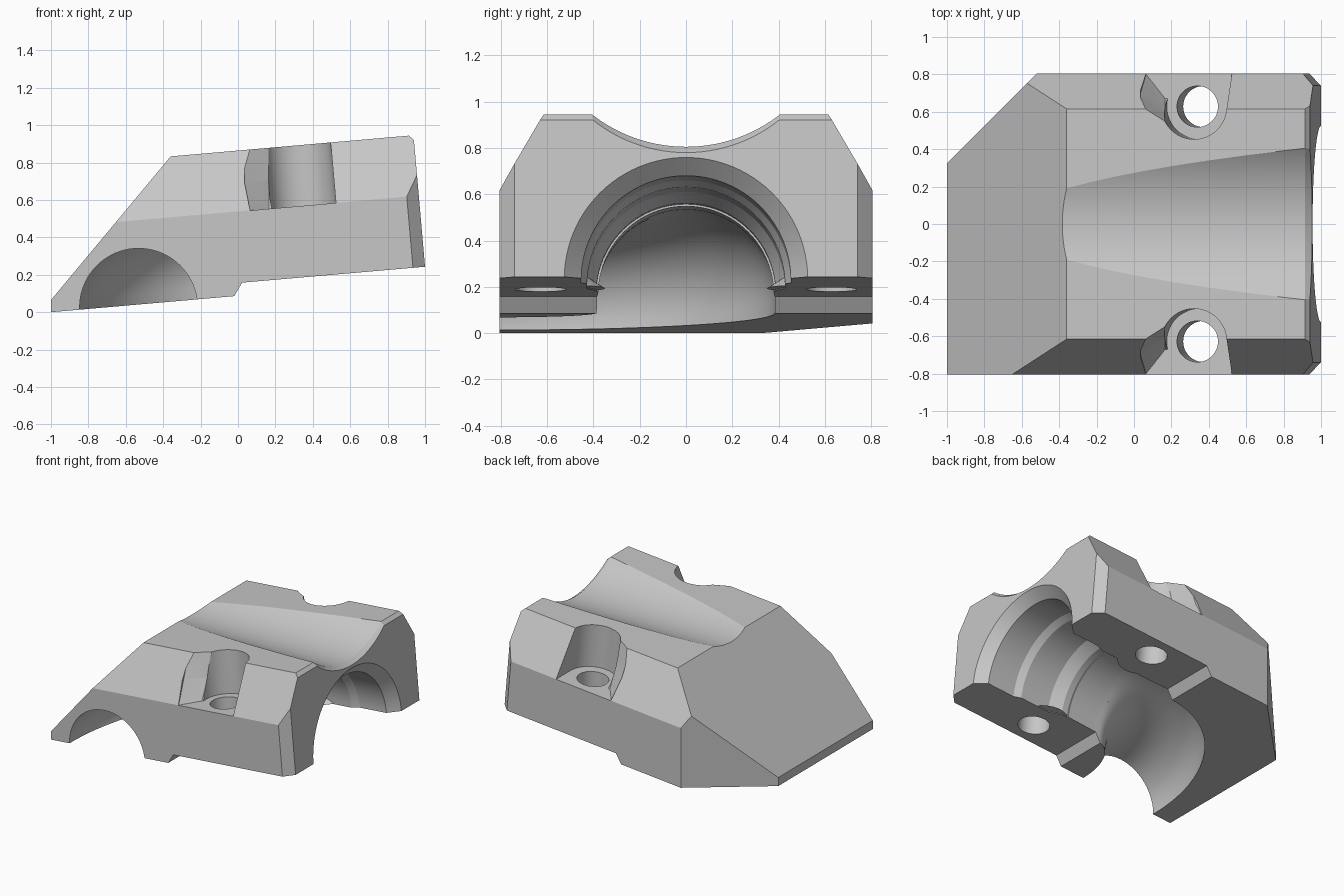
import bpy, bmesh, math
from mathutils import Vector, Matrix

if "Cube" in bpy.data.objects:
    bpy.data.objects.remove(bpy.data.objects["Cube"])

# Tilted working frame: U runs along the block, W is perpendicular to its base
TILT = math.radians(5)
FRAME = Matrix.Translation((0, 0, 0.0875)) @ Matrix.Rotation(-TILT, 4, 'Y')
U = Vector((math.cos(TILT), 0, math.sin(TILT)))
W = Vector((-math.sin(TILT), 0, math.cos(TILT)))
X, Y = Vector((1, 0, 0)), Vector((0, 1, 0))

SHADE = (0.57, 0.57, 0.57, 1)
grey = bpy.data.materials.new("plain_grey")
grey.use_nodes = True
grey.diffuse_color = SHADE
grey.node_tree.nodes["Principled BSDF"].inputs["Base Color"].default_value = SHADE


def make_object(name, bm, matrix=Matrix()):
    bmesh.ops.transform(bm, matrix=matrix, verts=bm.verts)
    bmesh.ops.recalc_face_normals(bm, faces=bm.faces)
    mesh = bpy.data.meshes.new(name)
    bm.to_mesh(mesh)
    bm.free()
    mesh.materials.append(grey)
    obj = bpy.data.objects.new(name, mesh)
    bpy.context.collection.objects.link(obj)
    return obj


def loft(name, rings, matrix=Matrix()):
    """Closed solid through a row of equal-length rings."""
    bm = bmesh.new()
    rows = [[bm.verts.new(p) for p in ring] for ring in rings]
    n = len(rows[0])
    for a, b in zip(rows, rows[1:]):
        for i in range(n):
            j = (i + 1) % n
            bm.faces.new((a[i], a[j], b[j], b[i]))
    bm.faces.new(rows[0])
    bm.faces.new(rows[-1])
    return make_object(name, bm, matrix)


def circle_x(x, z, r, n=96):
    angles = [2 * math.pi * i / n for i in range(n)]
    return [(x, r * math.cos(a), z + r * math.sin(a)) for a in angles]


def circle_z(x, y, z, r, n=48):
    angles = [2 * math.pi * i / n for i in range(n)]
    return [(x + r * math.cos(a), y + r * math.sin(a), z) for a in angles]


# Body: side profile extruded across, then trimmed by planes
HALF = 0.805
profile = [(-1, 0), (-1, 0.065), (-0.36, 0.833), (0.914, 0.944),
           (0.9406, 0.92), (1, 0.243), (0.022, 0.158), (-0.02, 0.0858)]
bm = bmesh.new()
front = bm.faces.new([bm.verts.new((x, -HALF, z)) for x, z in profile])
extruded = bmesh.ops.extrude_face_region(bm, geom=[front], use_keep_orig=True)
bmesh.ops.translate(bm, vec=(0, 2 * HALF, 0),
                    verts=[g for g in extruded["geom"] if isinstance(g, bmesh.types.BMVert)])
bmesh.ops.recalc_face_normals(bm, faces=bm.faces)


def trim(point, normal):
    geom = bm.verts[:] + bm.edges[:] + bm.faces[:]
    cut = bmesh.ops.bisect_plane(bm, geom=geom, dist=1e-5, plane_co=point,
                                 plane_no=normal.normalized(), clear_outer=True)
    edges = [g for g in cut["geom_cut"] if isinstance(g, bmesh.types.BMEdge)]
    bmesh.ops.edgenet_fill(bm, edges=edges)


for side in (-1, 1):
    trim((0, side * 0.615, 0.865), Y * side * 0.325 + W * 0.19)   # sloped shoulders
    trim((1, side * 0.74, 0.245), U + Y * side)                   # end corners
trim((-0.52, HALF, 0.045), Y - X)                                 # large rear corner
body = make_object("clamp_block", bm)

cuts, bosses = [], []

# Stepped bore from the tall end
AXIS = 0.06
steps = [(1.05, 0.565), (0.935, 0.453), (0.71, 0.453), (0.66, 0.428), (0.42, 0.428),
         (0.33, 0.387), (0.28, 0.387), (0.28, 0.378), (0.0, 0.385)]
cuts.append(loft("bore_cutter", [circle_x(u, AXIS, r) for u, r in steps], FRAME))


# Elbow channel sweeping from the front face into the bore
def arch(outer, inner, height, n=40):
    outer, inner = Vector(outer), Vector(inner)
    mid, arm = (outer + inner) / 2, (outer - inner) / 2
    ring = [(*outer, -0.3)]
    for i in range(n + 1):
        a = math.pi * i / n
        ring.append((*(mid + arm * math.cos(a)), height + arm.length * math.sin(a)))
    return ring + [(*inner, -0.3)]


START = -0.015
sections = [arch((-0.85, -0.9), (-0.22, -0.9), START)]
COUNT = 32
for k in range(COUNT + 1):
    t = math.pi / 2 * k / COUNT
    c, s = math.cos(t), math.sin(t)
    sections.append(arch((-0.85 * c, -HALF + 1.19 * s), (-0.22 * c, -HALF + 0.42 * s),
                         START + (AXIS - START) * s))
sections.append(arch((0.045, 0.385), (0.045, -0.385), AXIS))
cuts.append(loft("elbow_cutter", sections, FRAME))

# Level saddle groove along the top, flared at the end
groove = [(-0.8, 0.66), (0.915, 0.66), (0.945, 0.68), (1.1, 0.78)]
cuts.append(loft("groove_cutter", [circle_x(x, 1.465, r, 128) for x, r in groove]))

# Bolt holes with small lugs inside the bore and round seats that open out to the sides
FLOOR = 0.449
BOLT_U, SEAT_U, BOLT_Y = 0.38, 0.39, 0.628
WALL = SEAT_U + 0.175
pocket = {FLOOR: [(0.207, 0.67), (0.104, 0.8), (0.1, 0.83), (WALL, 0.83), (WALL, BOLT_Y), (SEAT_U, 0.67)],
          0.6: [(0.22, 0.6), (0.088, 0.7), (0.088, 0.83), (WALL, 0.83), (WALL, BOLT_Y), (SEAT_U, 0.6)],
          0.85: [(0.235, 0.53), (0.108, 0.61), (0.108, 0.83), (WALL, 0.83), (WALL, BOLT_Y), (SEAT_U, 0.53)]}
for side, label in ((-1, "front"), (1, "back")):
    y = side * BOLT_Y
    bosses.append(loft(label + "_lug",
                       [circle_z(BOLT_U, side * 0.5, z, r) for z, r in ((0.073, 0.15), (0.13, 0.06))], FRAME))
    cuts.append(loft(label + "_hole_cutter",
                     [circle_z(BOLT_U, y, z, 0.11) for z in (-0.2, 0.6)], FRAME))
    cuts.append(loft(label + "_seat_cutter",
                     [circle_z(SEAT_U, y, z, 0.175) for z in (FLOOR, 1.0)], FRAME))
    rings = [[(px, side * py, z) for px, py in points] for z, points in pocket.items()]
    cuts.append(loft(label + "_pocket_cutter", rings, FRAME))

# Cut the bore first, add the lugs, then make the remaining cuts
bpy.context.view_layer.objects.active = body
jobs = [(cuts[0], 'DIFFERENCE')] + [(b, 'UNION') for b in bosses]
jobs += [(c, 'DIFFERENCE') for c in cuts[1:]]
for tool, operation in jobs:
    tool.hide_render = True
    mod = body.modifiers.new(tool.name, 'BOOLEAN')
    mod.operation = operation
    mod.solver = 'EXACT'
    mod.object = tool
    bpy.ops.object.modifier_apply(modifier=mod.name)
    bpy.data.objects.remove(tool)

# Smooth curved walls, crisp edges
bpy.ops.object.select_all(action='DESELECT')
body.select_set(True)
bpy.ops.object.shade_smooth_by_angle(angle=math.radians(15))
